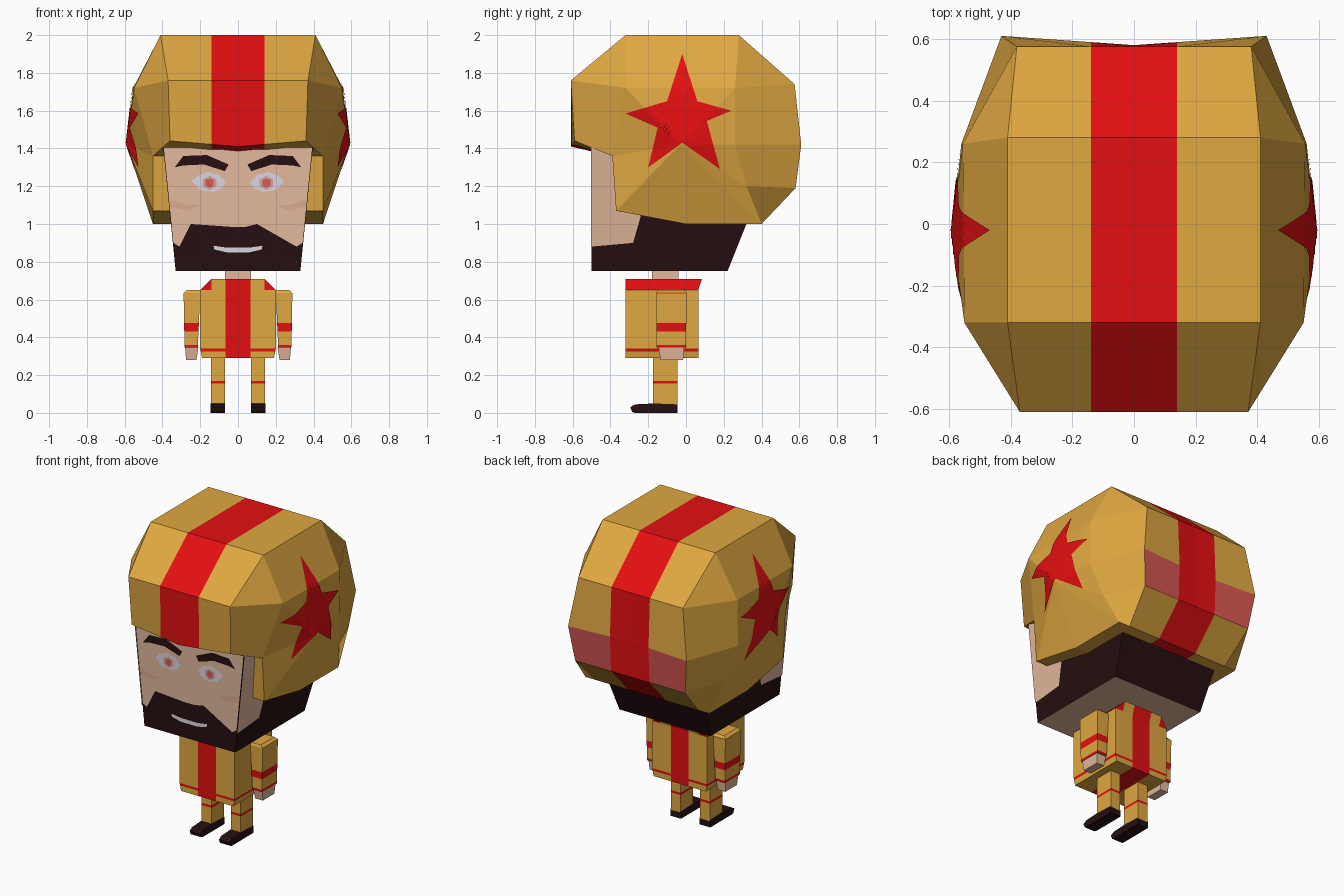
import bpy, bmesh
from mathutils import Vector
from mathutils.bvhtree import BVHTree

cube = bpy.data.objects.get("Cube")
if cube:
    bpy.data.objects.remove(cube, do_unlink=True)


def linear(v):
    v /= 255
    return v / 12.92 if v < 0.04 else ((v + 0.055) / 1.055) ** 2.4


def material(name, *rgb):
    m = bpy.data.materials.new(name)
    m.use_nodes = True
    col = (*[linear(v) for v in rgb], 1)
    m.diffuse_color = col
    m.node_tree.nodes["Principled BSDF"].inputs["Base Color"].default_value = col
    return m


MATS = {
    "gold": material("gold", 224, 168, 65),
    "red": material("red", 228, 15, 17),
    "rose": material("rose", 216, 88, 83),
    "skin": material("skin", 226, 184, 156),
    "cheek": material("cheek", 217, 172, 146),
    "hair": material("dark_hair", 38, 15, 17),
    "white": material("eye_white", 220, 214, 224),
    "iris": material("pale_iris", 214, 160, 155),
}


def finish(name, bm, rule):
    """Make the object; rule is a colour name or a function of centre and normal."""
    used = []
    for f in bm.faces:
        key = rule if isinstance(rule, str) else rule(f.calc_center_median(), f.normal)
        if key not in used:
            used.append(key)
        f.material_index = used.index(key)
    me = bpy.data.meshes.new(name)
    bm.to_mesh(me)
    bm.free()
    for key in used:
        me.materials.append(MATS[key])
    ob = bpy.data.objects.new(name, me)
    bpy.context.collection.objects.link(ob)
    return ob


def cut(bm, axis, places):
    for p in places:
        co, no = Vector(), Vector()
        co[axis], no[axis] = p, 1
        bmesh.ops.bisect_plane(bm, geom=bm.verts[:] + bm.edges[:] + bm.faces[:],
                               plane_co=co, plane_no=no)


def hull(name, points, rule, cuts=()):
    """Convex solid through the points, sliced where colours change."""
    bm = bmesh.new()
    for p in points:
        bm.verts.new(p)
    bmesh.ops.convex_hull(bm, input=bm.verts[:])
    bmesh.ops.dissolve_limit(bm, angle_limit=0.02, verts=bm.verts[:], edges=bm.edges[:])
    for axis, places in cuts:
        cut(bm, axis, places)
    bmesh.ops.recalc_face_normals(bm, faces=bm.faces[:])
    bm.normal_update()
    return finish(name, bm, rule)


def slab(x0, x1, y0, y1, z):
    return [(x, y, z) for x in (x0, x1) for y in (y0, y1)]


def flip(points, s):
    return [(s * x, y, z) for x, y, z in points]


def plate(name, points, color):
    bm = bmesh.new()
    bm.faces.new([bm.verts.new(p) for p in points])
    bmesh.ops.triangulate(bm, faces=bm.faces[:])
    finish(name, bm, color)


SIDES = ((1, "left_"), (-1, "right_"))

# Helmet: pairs of (edge of the middle panel, outer side ring), going round the profile
apex = Vector((.59, -.03, 1.42))
ring = [
    ((.36, -.59, 1.44), (.45, -.39, 1.36)),
    ((.37, -.61, 1.76), (.55, -.32, 1.72)),
    ((.41, -.32, 2.0), (.55, -.32, 1.72)),
    ((.41, .28, 2.0), (.555, .26, 1.72)),
    ((.38, .575, 1.74), (.555, .26, 1.72)),
    ((.43, .61, 1.42), (.56, .26, 1.42)),
    ((.40, .58, 1.19), (.51, .32, 1.2)),
    ((.37, .40, 1.0), (.45, .40, 1.0)),
    ((.37, 0, 1.0), (.45, 0, 1.0)),
    ((.38, -.37, 1.07), (.45, -.37, 1.07)),
    ((.38, -.39, 1.36), (.45, -.39, 1.36)),
]
middle_shift = {0: (0, -.02, -.03), 5: (0, -.03, 0)}
stripe = .14


def helmet_rows(s):
    rows = []
    for i, (edge, outer) in enumerate(ring):
        edge = Vector(edge)
        mid = Vector((0, edge.y, edge.z)) + Vector(middle_shift.get(i, (0, 0, 0)))
        rows.append([Vector((s * p.x, p.y, p.z)) for p in
                     (mid, mid.lerp(edge, stripe / edge.x), edge, Vector(outer), apex)])
    return rows


bm = bmesh.new()
for s, _ in SIDES:
    rows = helmet_rows(s)
    for a, b in zip(rows, rows[1:] + rows[:1]):
        for k in range(4):
            corners = []
            for p in (a[k], a[k + 1], b[k + 1], b[k]):
                if all((p - q).length > 1e-4 for q in corners):
                    corners.append(p)
            if len(corners) > 2:
                bm.faces.new([bm.verts.new(p) for p in corners])
bmesh.ops.remove_doubles(bm, verts=bm.verts[:], dist=1e-4)
bmesh.ops.recalc_face_normals(bm, faces=bm.faces[:])
bm.normal_update()
shell = BVHTree.FromBMesh(bm)


def helmet_color(c, n):
    if abs(c.x) < stripe:
        return "red"
    if c.y > .5 and abs(c.x) < .4 and 1.19 < c.z < 1.42:
        return "rose"
    return "gold"


finish("helmet", bm, helmet_color)

# Star on each side, laid onto the helmet
star = [(-.02, 1.90), (.06, 1.65), (.24, 1.60), (.11, 1.545), (.18, 1.29),
        (-.02, 1.43), (-.20, 1.30), (-.15, 1.51), (-.32, 1.585), (-.10, 1.65)]
for s, side in SIDES:
    bm = bmesh.new()
    hub = bm.verts.new((0, -.02, 1.57))
    rim = [bm.verts.new((0, y, z)) for y, z in star]
    for a, b in zip(rim, rim[1:] + rim[:1]):
        bm.faces.new((hub, a, b) if s > 0 else (hub, b, a))
    bmesh.ops.subdivide_edges(bm, edges=bm.edges[:], cuts=7, use_grid_fill=True)
    for v in bm.verts:
        hit = shell.ray_cast(Vector((s * 2, v.co.y, v.co.z)), Vector((-s, 0, 0)))[0]
        v.co.x = (hit.x if hit else s * .5) + s * .006
    finish(side + "star", bm, "red")

# Head, with the beard as its base colour and a bare underside
def half_width(z):
    return .33 + (z - .75) * .1


head = slab(-.33, .33, -.5, .22, .75)
for z in (1.0, 1.42):
    w = half_width(z)
    head += slab(-w, w, -.5, .32, z)
hull("head", head, lambda c, n: "skin" if n.z < -.9 else "hair")

# Face skin on the front and sides
cheek_line = [(-.31, .88), (-.25, 1.0), (-.1, 1.0), (-.04, .985)]
outline = [(-.393, 1.41), (-.342, .9)] + cheek_line
outline += [(-x, z) for x, z in reversed(outline)]
plate("face_skin", [(x, -.504, z) for x, z in outline], "skin")
for s, side in SIDES:
    temple = [(-.503, .88), (-.28, .9), (-.24, 1.04), (-.3, 1.41), (-.503, 1.41)]
    plate(side + "face_side", [(s * (half_width(z) + .004), y, z) for y, z in temple], "skin")

# Eyes, brows and cheek lines
features = [
    ("cheek_line", "cheek", .506, [(.2, 1.1), (.27, 1.07), (.36, 1.09), (.36, 1.13), (.27, 1.1)]),
    ("eye", "white", .506, [(.065, 1.22), (.1, 1.26), (.16, 1.275), (.215, 1.255),
                            (.245, 1.225), (.2, 1.18), (.13, 1.17), (.085, 1.19)]),
    ("iris", "iris", .508, [(.115, 1.235), (.15, 1.255), (.185, 1.235),
                            (.185, 1.2), (.15, 1.18), (.115, 1.2)]),
    ("pupil", "rose", .509, [(.13, 1.235), (.15, 1.24), (.172, 1.235),
                             (.172, 1.205), (.15, 1.193), (.13, 1.205)]),
    ("eyebrow", "hair", .508, [(.05, 1.315), (.165, 1.365), (.29, 1.36), (.335, 1.3),
                               (.29, 1.31), (.18, 1.315), (.07, 1.28)]),
]
for s, side in SIDES:
    for part, color, depth, pts in features:
        plate(side + part, [(s * x, -depth, z) for x, z in pts], color)
smile = [(-.13, .885), (-.06, .875), (.06, .875), (.13, .885), (.125, .865), (.06, .85),
         (-.06, .85), (-.125, .865)]
plate("mouth", [(x, -.506, z) for x, z in smile], "white")

# Neck
hull("neck", slab(-.07, .07, -.18, -.04, .69) + slab(-.07, .07, -.18, -.04, .77), "skin")

# Torso with centre stripe and hem line
def torso_color(c, n):
    return "red" if abs(c.x) < .065 and abs(n.x) < .5 or .325 < c.z < .34 else "gold"


def yoke_color(c, n):
    if abs(n.y) > .8 and .065 < abs(c.x) < .14:
        return "gold"
    return "red"


hull("torso", slab(-.19, .19, -.32, .065, .29) + slab(-.2, .2, -.32, .065, .34)
     + slab(-.2, .2, -.32, .065, .65), torso_color,
     [(0, (-.065, .065)), (2, (.325, .34))])
hull("collar", slab(-.2, .2, -.32, .065, .65) + slab(-.14, .14, -.32, .085, .71),
     yoke_color, [(0, (-.14, -.065, .065, .14))])


# Arms, hands, legs and shoes
def banded(*bands):
    return lambda c, n: "red" if any(a < c.z < b and abs(n.z) < .5 for a, b in bands) else "gold"


shoe = [(-.045, 0), (-.045, .045), (-.17, .05), (-.22, .04), (-.27, .045),
        (-.295, .03), (-.285, .005), (-.27, 0)]
for s, side in SIDES:
    arm = (slab(.2, .27, -.15, -.01, .65) + slab(.2, .288, -.157, .003, .635)
           + slab(.213, .283, -.155, 0, .345))
    hull(side + "arm", flip(arm, s), banded((.43, .475), (.345, .36)),
         [(2, (.36, .43, .475))])
    hand = slab(.21, .28, -.145, -.01, .345) + slab(.22, .275, -.135, -.015, .28)
    hull(side + "hand", flip(hand, s), "skin")
    leg = slab(.07, .142, -.175, -.045, .04) + slab(.07, .142, -.175, -.045, .3)
    hull(side + "leg", flip(leg, s), banded((.155, .17)), [(2, (.155, .17))])
    hull(side + "shoe", [(s * x, y, z) for x in (.068, .145) for y, z in shoe], "hair")
